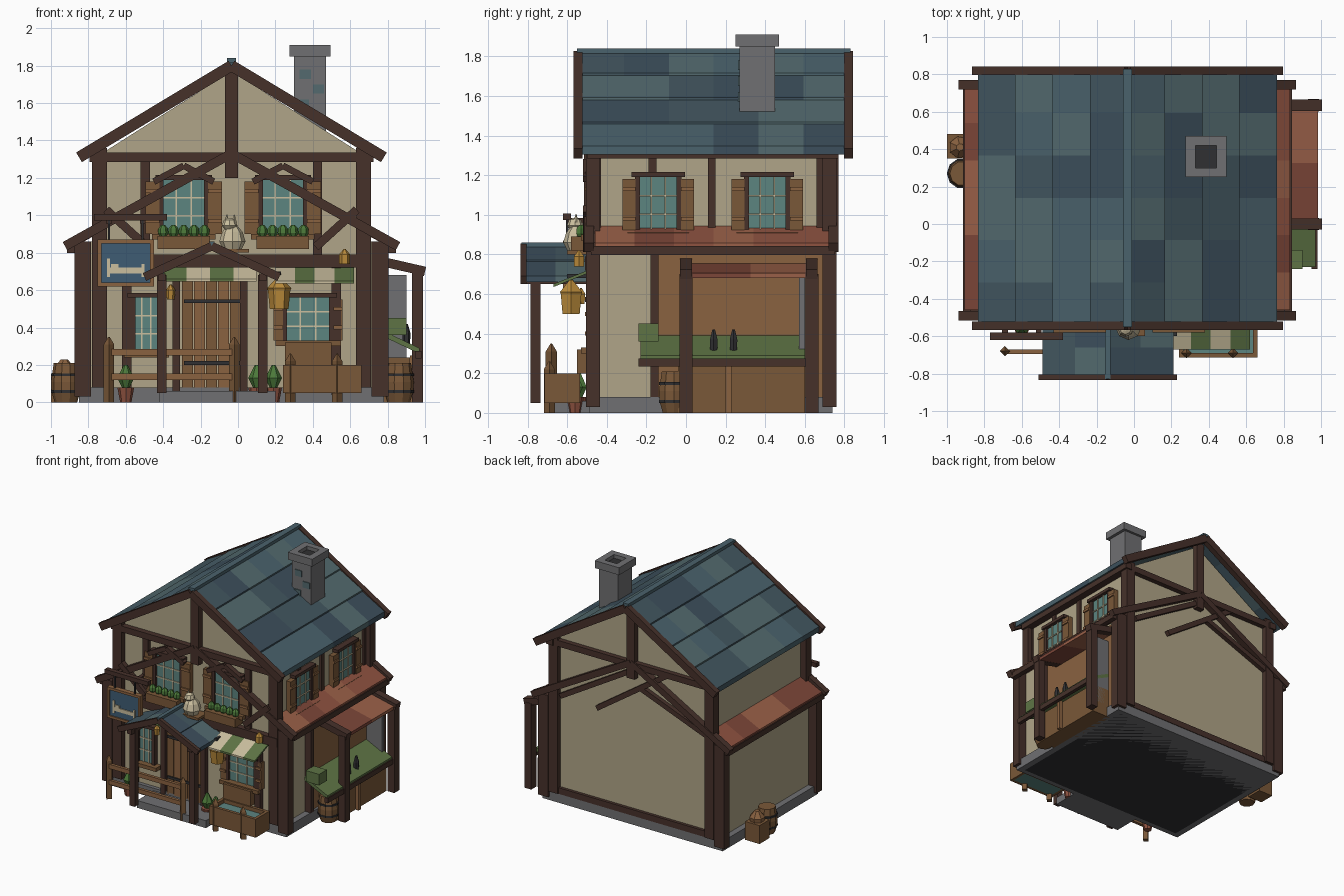
import bpy, bmesh, math, random
from mathutils import Matrix, Vector

if "Cube" in bpy.data.objects:
    bpy.data.objects.remove(bpy.data.objects["Cube"])

random.seed(4)
CX = -0.035                      # centre line of the house


def mat(name, h):
    m = bpy.data.materials.new(name)
    c = [int(h[i:i + 2], 16) / 255 for i in (0, 2, 4)]
    m.diffuse_color = [((v + 0.055) / 1.055) ** 2.4 if v > 0.04 else v / 12.92 for v in c] + [1]
    m.use_nodes = True
    m.node_tree.nodes["Principled BSDF"].inputs["Base Color"].default_value = m.diffuse_color
    return m


TIMBER, PLASTER, WOOD = mat("timber", "46312A"), mat("plaster", "B0A588"), mat("wood", "7A5838")
STONE, DARK, GLASS = mat("stone", "707072"), mat("dark", "303032"), mat("glass", "5C8580")
CREAM, GREEN, LEAF = mat("cream", "CBBF9F"), mat("green", "5E7445"), mat("leaf", "4C7A3A")
BLUE, GOLD, PANEL = mat("sign_blue", "3F5C74"), mat("gold", "B98A3A"), mat("panel", "8A6240")
SLATE = [mat("slate%d" % i, h) for i, h in enumerate(("4A626C", "42565F", "536A6E", "3C4F5C"))]
CLAY = [mat("clay%d" % i, h) for i, h in enumerate(("8E5240", "7C4638", "9A6048"))]


def finish(name, bm, mats, M=None):
    bmesh.ops.recalc_face_normals(bm, faces=bm.faces)
    me = bpy.data.meshes.new(name)
    bm.to_mesh(me)
    bm.free()
    for m in mats:
        me.materials.append(m)
    ob = bpy.data.objects.new(name, me)
    if M:
        ob.matrix_world = M
    bpy.context.collection.objects.link(ob)
    return ob


def prism(bm, pts, y0, y1, mi=0):
    a = [bm.verts.new((x, y0, z)) for x, z in pts]
    b = [bm.verts.new((x, y1, z)) for x, z in pts]
    n = len(pts)
    fs = [bm.faces.new(a), bm.faces.new(b[::-1])]
    fs += [bm.faces.new((a[i], b[i], b[(i + 1) % n], a[(i + 1) % n])) for i in range(n)]
    for f in fs:
        f.material_index = mi


def box(name, x0, x1, y0, y1, z0, z1, m, M=None):
    bm = bmesh.new()
    prism(bm, [(x0, z0), (x1, z0), (x1, z1), (x0, z1)], y0, y1)
    return finish(name, bm, [m], M)


def beam(name, p, q, w=0.05, h=0.05, m=TIMBER):
    p, q = Vector(p), Vector(q)
    M = Matrix.Translation((p + q) / 2) @ (q - p).to_track_quat('Z', 'Y').to_matrix().to_4x4()
    l = (q - p).length / 2
    return box(name, -w / 2, w / 2, -h / 2, h / 2, -l, l, m, M)


def lathe(name, loc, prof, m, n=8):
    bm = bmesh.new()
    rings = [[bm.verts.new((r * math.cos(2 * math.pi * i / n), r * math.sin(2 * math.pi * i / n), z))
              for i in range(n)] for r, z in prof]
    for a, b in zip(rings, rings[1:]):
        for i in range(n):
            bm.faces.new((a[i], a[(i + 1) % n], b[(i + 1) % n], b[i]))
    bm.faces.new(rings[0])
    bm.faces.new(rings[-1])
    return finish(name, bm, [m], Matrix.Translation(loc))


def tiles(name, top, low, y0, y1, rows, cols, mats, t=0.03, lap=0.012, M=None, stripes=False):
    bm = bmesh.new()
    T, L = Vector(top), Vector(low)
    for r in range(rows):
        a, b = T.lerp(L, r / rows), T.lerp(L, (r + 1) / rows)
        for c in range(cols):
            ya, yb = (y0 + (y1 - y0) * (c + k) / cols for k in (0, 1))
            mi = c % len(mats) if stripes else random.randrange(len(mats))
            prism(bm, [(a.x, a.y), (b.x, b.y + lap), (b.x, b.y - t), (a.x, a.y - t)], ya, yb, mi)
    return finish(name, bm, mats, M)


def window(name, M, w, z0, z1, shutter=0.0, sill=True):
    h = w / 2
    box(name + "_glass", -h, h, -0.02, 0.01, z0, z1, GLASS, M)
    for s in (-1, 1):
        box(name + "_jamb", s * h - 0.013, s * h + 0.013, -0.035, 0.01, z0, z1, TIMBER, M)
        if shutter:
            a, b = sorted((s * (h + 0.01), s * (h + 0.01 + shutter)))
            box(name + "_shutter", a, b, -0.04, 0.0, z0, z1 - 0.01, WOOD, M)
            for z in (z0 + 0.06, z1 - 0.07):
                box(name + "_batten", a, b, -0.05, -0.03, z, z + 0.02, PANEL, M)
    for u in (-h / 3, h / 3):
        box(name + "_bar", u - 0.004, u + 0.004, -0.028, 0, z0, z1, CREAM, M)
    for k in (1 / 3, 2 / 3):
        z = z0 + (z1 - z0) * k
        box(name + "_bar", -h, h, -0.028, 0, z - 0.004, z + 0.004, CREAM, M)
    box(name + "_lintel", -h - 0.03, h + 0.03, -0.05, 0.01, z1, z1 + 0.025, TIMBER, M)
    if sill:
        box(name + "_sill", -h - 0.05, h + 0.05, -0.07, 0.01, z0 - 0.03, z0, WOOD, M)


# walls and stone base
bm = bmesh.new()
prism(bm, [(-.80, .06), (.73, .06), (.73, .86), (.66, .86), (.66, 1.33), (CX, 1.77),
           (-.73, 1.33), (-.73, .86), (-.80, .86)], -.46, .72)
finish("house_walls", bm, [PLASTER])
box("stone_base", -.85, .78, -.49, .74, 0, .08, STONE)
box("porch_step", -.42, .2, -.7, -.48, 0, .06, STONE)
box("base_underside", -.8, .73, -.45, .7, 0, .01, DARK)

# roofs, skirt roofs, corner posts and gable timbers on both halves
for s in (-1, 1):
    X = lambda d: CX + s * d
    tiles("main_roof", (CX, 1.825), (X(.80), 1.335), -.54, .82, 4, 6, SLATE)
    tiles("skirt_roof", (X(.68), .95), (X(.87), .845), -.46, .74, 1, 6, CLAY)
    beam("skirt_fascia", (X(.86), -.48, .82), (X(.86), .75, .82), .04, .045)
    beam("eave_beam", (X(.73), -.5, 1.31), (X(.73), .77, 1.31), .06, .05)
    for y in (-.545, .82):
        beam("roof_barge", (X(0), y, 1.80), (X(.815), y, 1.31), .045, .06)
    for y in (-.49, .745):
        beam("lower_barge", (X(0), y, 1.33), (X(.89), y, .835), .05, .05)
        yc = y + (.02 if y < 0 else -.02)
        box("upper_post", X(.705) - .04, X(.705) + .04, yc - .035, yc + .035, .08, 1.36, TIMBER)
        box("lower_post", X(.795) - .045, X(.795) + .045, yc - .035, yc + .035, .03, .86, TIMBER)
    box("front_stud", X(.46) - .025, X(.46) + .025, -.49, -.44, .78, 1.3, TIMBER)
    box("lower_front_stud", X(.56) - .025, X(.56) + .025, -.5, -.44, .04, .72, TIMBER)
    beam("front_brace", (X(.45), -.5, .83), (X(.67), -.5, 1.03), .04, .045)
    tiles("porch_roof", (-.14, .845), (-.14 + s * .35, .685), -.82, -.5, 2, 2, SLATE, .025, .006)
    beam("porch_barge", (-.14, -.82, .835), (-.14 + s * .36, -.82, .67), .03, .045)
    box("porch_post", -.137 + s * .27 - .025, -.137 + s * .27 + .025, -.785, -.735, .05, .68, TIMBER)
    beam("porch_plate", (-.137 + s * .27, -.82, .67), (-.137 + s * .27, -.46, .67), .04, .04)
box("roof_ridge", CX - .025, CX + .025, -.55, .83, 1.815, 1.84, SLATE[0])
box("porch_ridge", -.155, -.125, -.83, -.5, .835, .86, SLATE[0])
for y in (-.48, .735):
    box("gable_tie_beam", -.78, .71, y - .025, y + .025, 1.285, 1.335, TIMBER)
    box("king_post", CX - .035, CX + .035, y - .03, y + .03, 1.2, 1.78, TIMBER)
box("front_floor_beam", -.78, .71, -.51, -.45, .72, .79, TIMBER)
for p, q in (((.61, .88), (0, 1.24)), ((.28, .87), (-.35, 1.3)), ((-.1, 1.14), (-.73, .9))):
    beam("back_brace", (p[0], .735, p[1]), (q[0], .735, q[1]), .04, .04)
beam("back_sill_beam", (-.8, .73, .1), (.73, .73, .1), .03, .05)

# chimney with open cap
box("chimney", .30, .47, .27, .45, 1.45, 1.87, STONE)
for a in ((.275, .33, .25, .47), (.44, .495, .25, .47), (.33, .44, .25, .3), (.33, .44, .42, .47)):
    box("chimney_cap", *a, 1.85, 1.91, STONE)
box("chimney_flue", .33, .44, .3, .42, 1.86, 1.88, DARK)
for x, z in ((.32, 1.57), (.33, 1.73), (.40, 1.65)):
    box("chimney_brick", x, x + .06, .263, .28, z, z + .05, SLATE[2])

# upper front windows with pediments and flower boxes
for x in (-.29, .24):
    window("front_window", Matrix.Translation((x, -.46, 0)), .24, .9, 1.19, .075)
    for s in (-1, 1):
        beam("window_pediment", (x, -.5, 1.265), (x + s * .16, -.5, 1.18), .04, .035)
    box("flower_box", x - .14, x + .14, -.58, -.48, .82, .89, WOOD)
    for i in range(5):
        lathe("flower", (x - .11 + .055 * i, -.53, .88),
              [(.012, 0), (.028, .025), (.026, .05), (.01, .068)], LEAF, 6)
# side and ground windows
R = Matrix.Rotation(math.pi / 2, 4, 'Z')
for y in (-.14, .41):
    window("side_window", Matrix.Translation((.66, y, 0)) @ R, .21, .91, 1.19, .065)
for y in (-.45, -.17, .13, .68):
    box("side_stud", .64, .675, y - .02, y + .02, .92, 1.3, TIMBER)
window("left_ground_window", Matrix.Translation((-.49, -.46, 0)), .14, .27, .56)
window("right_ground_window", Matrix.Translation((.375, -.46, 0)), .25, .33, .56, .05)
box("window_planter", .25, .5, -.55, -.46, .2, .32, WOOD)

# plank door
for i in range(5):
    x = -.3 + i * .064
    box("door_plank", x, x + .06, -.49, -.45, .07, .65, (WOOD, PANEL)[i % 2])
for z in (.2, .53):
    box("door_strap", -.29, .01, -.5, -.48, z, z + .02, DARK)
for x in (-.33, .03):
    box("door_jamb", x - .02, x + .02, -.5, -.45, .06, .68, TIMBER)

# striped awnings over the ground floor
A = Matrix.Rotation(-math.pi / 2, 4, 'Z')
tiles("right_awning", (.47, .73), (.67, .65), .2, .62, 1, 4, [CREAM, GREEN], .015, 0, A, True)
tiles("left_awning", (.47, .72), (.57, .66), -.4, .1, 1, 4, [GREEN, CREAM], .015, 0, A, True)

# fence and water trough
for x in (-.69, -.02):
    lathe("fence_post", (x, -.68, 0), [(.028, 0), (.028, .31), (.004, .35)], WOOD, 4)
for z in (.12, .25):
    box("fence_rail", -.7, -.01, -.695, -.67, z, z + .035, PANEL)
box("trough_front", .24, .66, -.715, -.69, .05, .2, WOOD)
box("trough_back", .24, .66, -.56, -.535, .05, .2, WOOD)
for x in (.24, .635):
    box("trough_end", x, x + .025, -.69, -.56, .05, .2, WOOD)
box("trough_water", .26, .64, -.69, -.56, .05, .17, GLASS)
for x in (.28, .53):
    lathe("trough_post", (x, -.69, 0), [(.028, 0), (.028, .22), (.004, .26)], WOOD, 4)

# hanging sign with bed relief
for z in (.62, .85):
    box("sign_frame", -.75, -.45, -.62, -.58, z, z + .02, PANEL)
for x in (-.75, -.47):
    box("sign_frame_side", x, x + .02, -.62, -.58, .62, .87, PANEL)
box("sign_board", -.74, -.46, -.61, -.59, .63, .86, BLUE)
for a in ((-.70, -.685, .67, .77), (-.70, -.5, .69, .72), (-.515, -.5, .67, .74), (-.68, -.64, .72, .74)):
    box("sign_bed", a[0], a[1], -.618, -.605, a[2], a[3], CREAM)
beam("sign_arm", (-.77, -.6, .99), (-.38, -.6, .99), .04, .035)
for x in (-.69, -.51):
    beam("sign_arm_support", (x, -.6, .97), (x, -.44, .97), .03, .03)
    box("sign_chain", x - .006, x + .006, -.606, -.594, .86, .98, DARK)

# seated animal figure and wall lantern
lathe("animal_body", (-.03, -.55, .82), [(.05, 0), (.07, .04), (.055, .09), (.03, .12)], CREAM)
lathe("animal_head", (-.045, -.56, .92), [(.02, 0), (.042, .025), (.03, .055), (.01, .065)], CREAM)
for x in (-.06, -.02):
    lathe("animal_ear", (x, -.555, .96), [(.014, 0), (.002, .045)], CREAM, 4)
box("animal_ledge", -.12, .06, -.6, -.48, .8, .82, WOOD)
beam("lantern_arm", (.22, -.46, .69), (.22, -.6, .69), .02, .02, DARK)
lathe("lantern", (.22, -.58, .5), [(.05, 0), (.06, .1), (.065, .11), (.01, .17)], GOLD, 6)
lathe("porch_lamp", (-.36, -.53, .55), [(.02, 0), (.025, .05), (.005, .08)], GOLD, 6)
lathe("hanging_lamp", (.57, -.54, .74), [(.03, 0), (.03, .05), (.005, .08)], GOLD, 6)

# market stall on the right side
box("stall_back_wall", .72, .76, -.15, .7, .08, .82, PANEL)
for y in (-.16, .71):
    box("stall_wall_post", .72, .785, y - .02, y + .02, .08, .83, TIMBER)
box("stall_counter", .75, .92, -.04, .6, 0, .24, WOOD)
tiles("stall_display", (.76, .39), (.97, .29), -.23, .6, 1, 1, [GREEN], .03, 0)
box("stall_tray_edge", .95, .98, -.24, .61, .235, .275, TIMBER)
box("green_cushion", .78, .9, -.24, -.14, .36, .45, GREEN)
box("stall_leg", .92, .95, .2, .23, 0, .25, PANEL)
tiles("stall_canopy", (.76, .755), (.985, .705), .02, .63, 1, 4, CLAY, .025, 0)
for y in (0, .635):
    box("stall_post", .93, .99, y - .033, y + .033, 0, .7, TIMBER)
    beam("stall_rafter", (.76, y, .755), (1, y, .7), .06, .05)
box("stall_partition", .76, .9, .57, .6, .1, .68, STONE)
for y in (.14, .24):
    lathe("stall_bottle", (.9, y, .31), [(.02, 0), (.022, .06), (.008, .11)], DARK, 6)

# barrels, crate and pots
for x, y in ((.86, -.06), (-.92, .27)):
    lathe("barrel", (x, y, 0), [(.06, 0), (.078, .06), (.08, .11), (.065, .21)], WOOD, 10)
    for z in (.05, .14):
        lathe("barrel_hoop", (x, y, z), [(.08, 0), (.081, .015)], DARK, 10)
box("crate", -1, -.87, .35, .48, 0, .15, WOOD)
lathe("sack", (-.93, .41, .15), [(.055, 0), (.06, .03), (.02, .08)], PANEL, 7)
for x, y in ((.19, -.56), (.1, -.54), (-.6, -.55)):
    lathe("plant_pot", (x, y, 0), [(.03, 0), (.045, .08)], CLAY[0])
    lathe("pot_plant", (x, y, .08), [(.02, 0), (.045, .05), (.01, .12)], LEAF, 6)
